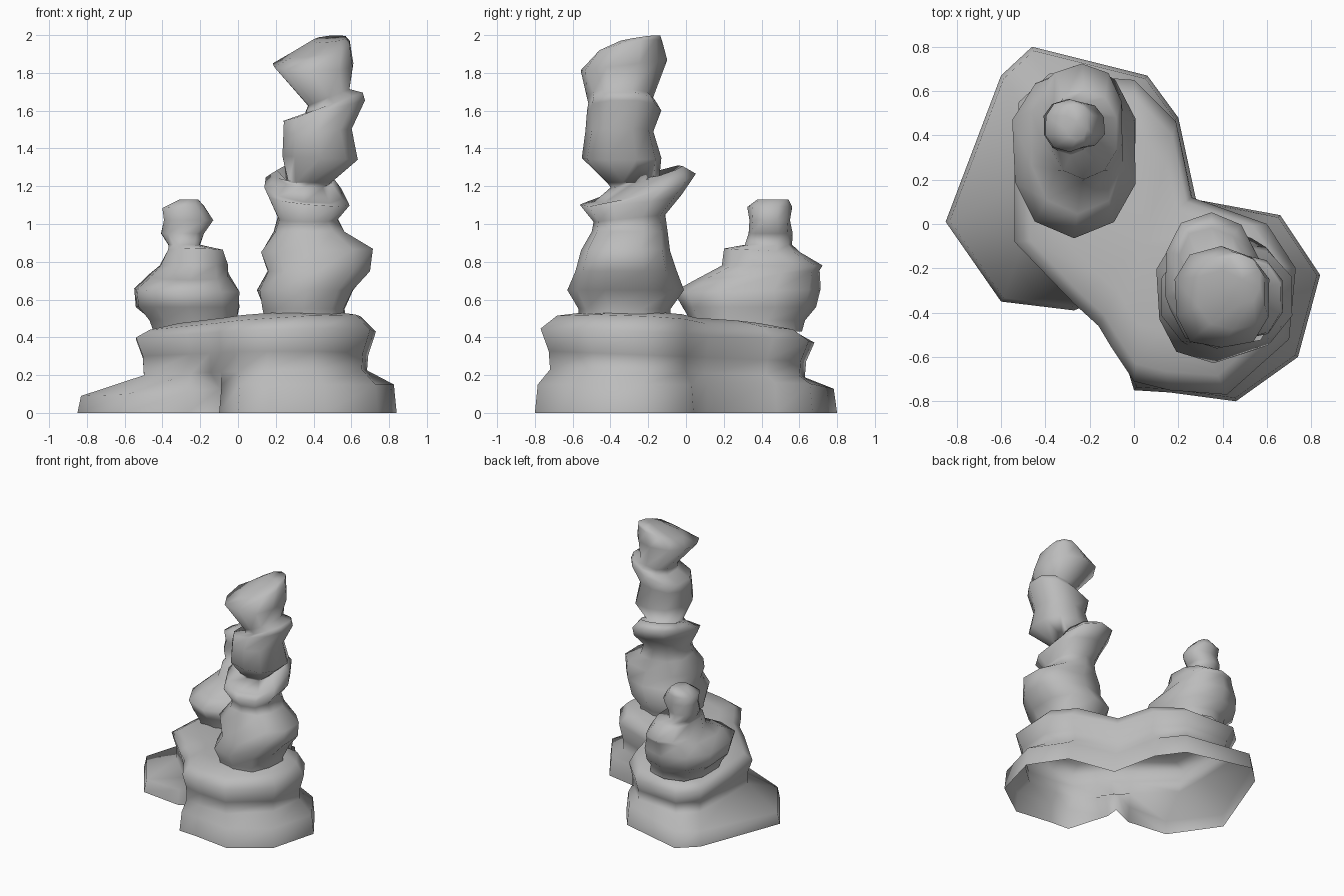
import bpy, bmesh, random
from math import sin, cos, pi, copysign

random.seed(4)
cube = bpy.data.objects.get("Cube")
if cube:
    bpy.data.objects.remove(cube)

stone = bpy.data.materials.new("grey_stone")
stone.use_nodes = True
colour = (0.5, 0.5, 0.5, 1)
stone.diffuse_color = colour
stone.node_tree.nodes["Principled BSDF"].inputs["Base Color"].default_value = colour


def loft(name, rings):
    """Skin closed rings, bottom to top, as a smooth shell open underneath."""
    bm = bmesh.new()
    loops = [[bm.verts.new(p) for p in ring] for ring in rings]
    n = len(loops[0])
    for low, high in zip(loops, loops[1:]):
        for i in range(n):
            j = (i + 1) % n
            bm.faces.new((low[i], low[j], high[j], high[i]))
    top = loops[-1]
    mid = bm.verts.new([sum(v.co[a] for v in top) / n for a in range(3)])
    for i in range(n):
        bm.faces.new((top[i], top[(i + 1) % n], mid))
    mesh = bpy.data.meshes.new(name)
    bm.to_mesh(mesh)
    bm.free()
    mesh.materials.append(stone)
    mesh.shade_smooth()
    obj = bpy.data.objects.new(name, mesh)
    bpy.context.collection.objects.link(obj)
    return obj


def boxy(t):
    """Push a sine or cosine outward for a squarer oval."""
    return copysign(abs(t) ** 0.85, t)


def oval(z, x0, x1, y0, y1, lean_x=0, lean_y=0, sides=10):
    """Uneven, tilted ring filling the given extents."""
    ring = []
    for k in range(sides):
        a = 2 * pi * k / sides + pi / 10
        r = random.uniform(0.98, 1.05)
        dx = r * boxy(cos(a)) * (x1 - x0) / 2
        dy = r * boxy(sin(a)) * (y1 - y0) / 2
        ring.append(((x0 + x1) / 2 + dx, (y0 + y1) / 2 + dy,
                     z + lean_x * dx + lean_y * dy))
    return ring


def outline(points, centre, levels):
    """Repeat a ground plan at (height, scale, lean_x, lean_y) levels."""
    cx, cy = centre
    return [[(cx + s * (x - cx), cy + s * (y - cy),
              z + s * (lx * (x - cx) + ly * (y - cy))) for x, y in points]
            for z, s, lx, ly in levels]


# Two joined foot lobes with a notch, flowing up into one bridging slab
back_lobe = outline(
    [(.28, .11), (.2, .48), (.06, .67), (-.46, .8), (-.6, .67), (-.85, .01),
     (-.6, -.35), (-.27, -.39), (-.09, -.31)], (-.22, .2),
    [(0, 1, 0, 0), (.13, .97, .06, .02)])
front_lobe = outline(
    [(-.1, -.42), (0, -.75), (.16, -.76), (.46, -.8), (.74, -.6),
     (.84, -.23), (.66, .04)], (.35, -.3),
    [(0, 1, 0, 0), (.15, .97, 0, 0)])
slab = outline(
    [(.26, .12), (.19, .46), (0, .65), (-.38, .68), (-.52, .55), (-.54, .2),
     (-.54, -.08), (-.27, -.36), (-.16, -.46), (-.1, -.56), (0, -.71),
     (.16, -.75), (.42, -.77), (.7, -.52), (.73, -.2), (.6, 0)], (.06, -.05),
    [(.21, .93, .02, -.02), (.3, .94, 0, -.04), (.41, 1, .02, -.04),
     (.47, .88, .06, -.04), (.5, .62, .07, -.05)])
loft("base_rock", [b + f for b, f in zip(back_lobe, front_lobe)] + slab)

# Tall front stack: ring height, x range, y range, tilt
loft("front_stone_stack", [oval(*r) for r in [
    (.47, .14, .58, -.56, -.08),
    (.55, .13, .57, -.56, -.08),
    (.65, .1, .62, -.62, -.02),
    (.75, .15, .7, -.58, -.06),
    (.86, .11, .72, -.56, -.09, .03),
    (.96, .19, .57, -.5, -.1),
    (1.03, .21, .53, -.49, -.11, 0, .1),
    (1.13, .16, .59, -.55, -.02, -.1, .1),
    (1.19, .14, .56, -.48, .04, -.15, .28),
    (1.25, .2, .5, -.4, -.02, -.1, .3),
    (1.22, .26, .5, -.42, -.15),
    (1.35, .23, .64, -.55, -.13, -.05),
    (1.49, .24, .61, -.53, -.17, .08),
    (1.6, .23, .68, -.52, -.13, .25),
    (1.64, .35, .66, -.51, -.16, .36),
    (1.67, .37, .59, -.52, -.18, .4),
    (1.84, .18, .61, -.56, -.11, 0, .12),
    (1.93, .29, .6, -.48, -.13, .2, .2),
    (1.98, .4, .57, -.36, -.14, .1, .15)]])

# Shorter back stack
loft("back_stone_stack", [oval(*r) for r in [
    (.43, -.46, 0, .04, .61),
    (.49, -.47, 0, .02, .62),
    (.56, -.54, .01, -.01, .69),
    (.65, -.55, .01, -.05, .7, -.02, .02),
    (.73, -.47, -.04, .06, .71, 0, .08),
    (.78, -.42, -.05, .2, .72),
    (.86, -.37, -.08, .21, .6, 0, -.05),
    (.89, -.37, -.2, .31, .56),
    (.95, -.41, -.18, .33, .56),
    (1.02, -.4, -.13, .34, .55),
    (1.09, -.4, -.18, .33, .56, .05),
    (1.13, -.31, -.21, .38, .54)]])
